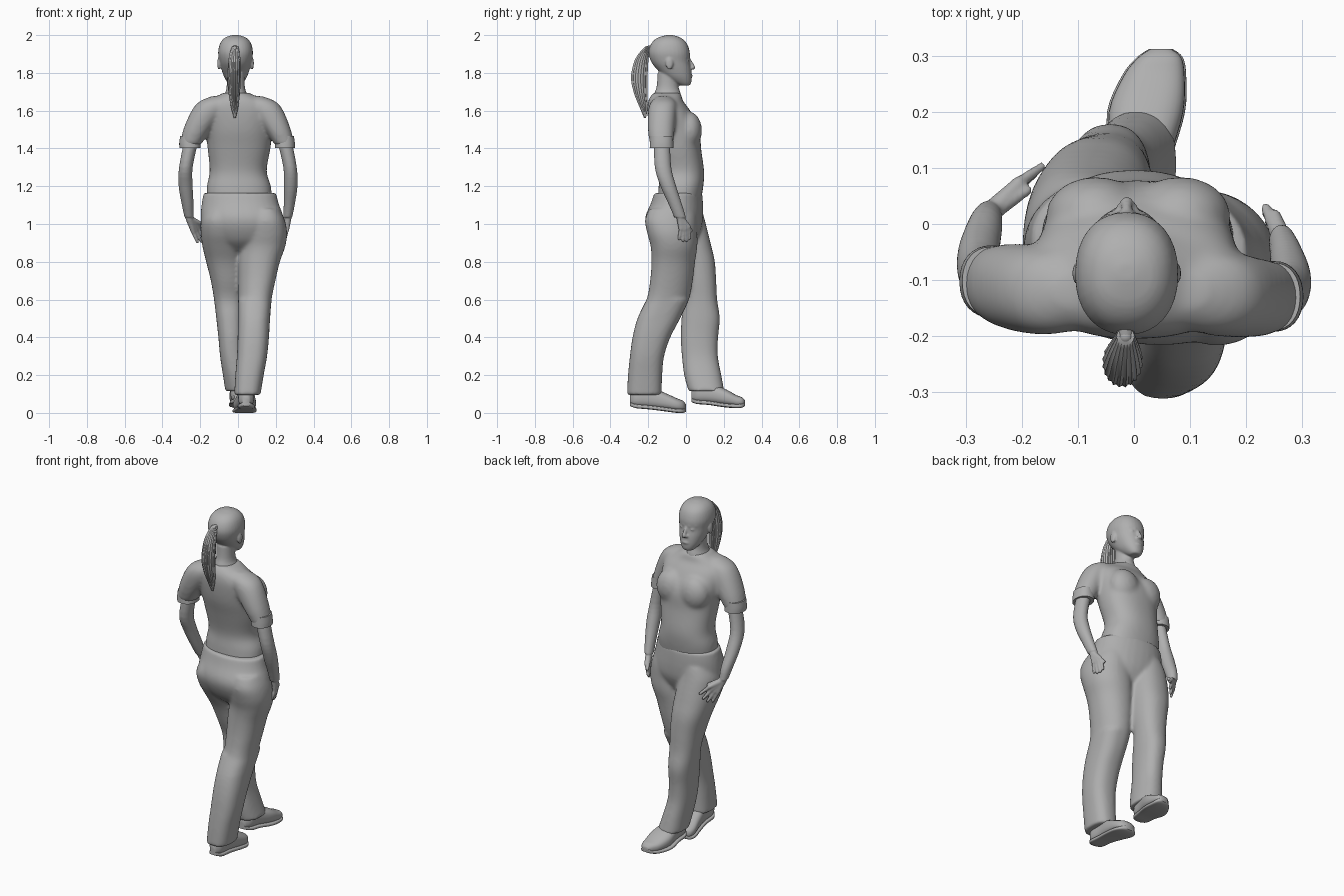
import bpy, bmesh, math
from mathutils import Vector, Matrix

grey = bpy.data.materials.new("plain grey")
grey.diffuse_color = (0.43, 0.43, 0.43, 1)


def spline(rings, sub=4):
    """Catmull-Rom interpolation between cross-sections."""
    out = []
    for i in range(len(rings) - 1):
        a, b, c, d = (rings[max(0, min(len(rings) - 1, i + k))] for k in (-1, 0, 1, 2))
        for s in range(sub):
            t = s / sub
            out.append([0.5 * (2 * q + (r - p) * t + (2 * p - 5 * q + 4 * r - w) * t * t
                               + (3 * q - p - 3 * r + w) * t ** 3)
                        for p, q, r, w in zip(a, b, c, d)])
    out.append(list(rings[-1]))
    return out


def loft(bm, rings, power=2.2, n=32, flute=0.0, along_y=False, skew=0.0):
    """Rings are (x0, x1, y0, y1, z), or (x0, x1, z0, z1, y) when along_y."""
    loops = []
    for x0, x1, u0, u1, h in spline(rings):
        loop = []
        for k in range(n):
            a = 2 * math.pi * k / n
            f = 1 + flute * (k % 2)
            c, s = math.cos(a), math.sin(a + skew)
            x = (x0 + x1) / 2 + (x1 - x0) / 2 * f * math.copysign(abs(c) ** (2 / power), c)
            u = (u0 + u1) / 2 + (u1 - u0) / 2 * f * math.copysign(abs(s) ** (2 / power), s)
            loop.append(bm.verts.new((x, h, u) if along_y else (x, u, h)))
        loops.append(loop)
    for a, b in zip(loops, loops[1:]):
        for k in range(n):
            bm.faces.new((a[k], a[(k + 1) % n], b[(k + 1) % n], b[k]))
    bm.faces.new(loops[0])
    bm.faces.new(loops[-1])


def ball(bm, centre, size):
    m = Matrix.Translation(centre) @ Matrix.Diagonal((*size, 1))
    bmesh.ops.create_uvsphere(bm, u_segments=20, v_segments=12, radius=1, matrix=m)


def rod(bm, p, q, r0, r1):
    """Tapered rod with rounded ends."""
    p, q = Vector(p), Vector(q)
    turn = (q - p).to_track_quat('Z', 'Y').to_matrix().to_4x4()
    bmesh.ops.create_cone(bm, cap_ends=True, segments=14, radius1=r0, radius2=r1,
                          depth=(q - p).length, matrix=Matrix.Translation((p + q) / 2) @ turn)
    ball(bm, p, (r0,) * 3)
    ball(bm, q, (r1,) * 3)


def finish(name, bm, voxel=0, smooth=3):
    bmesh.ops.recalc_face_normals(bm, faces=bm.faces)
    for f in bm.faces:
        f.smooth = True
    me = bpy.data.meshes.new(name)
    bm.to_mesh(me)
    bm.free()
    me.materials.append(grey)
    ob = bpy.data.objects.new(name, me)
    bpy.context.collection.objects.link(ob)
    if voxel:
        rm = ob.modifiers.new("fuse", 'REMESH')
        rm.mode, rm.voxel_size, rm.use_smooth_shade = 'VOXEL', voxel, True
        sm = ob.modifiers.new("soften", 'SMOOTH')
        sm.factor, sm.iterations = 0.5, smooth
    else:
        bpy.context.view_layer.objects.active = ob
        ob.select_set(True)
        bpy.ops.object.shade_smooth_by_angle(angle=math.radians(50))
        ob.select_set(False)


# Head: skull, neck, nose, lips, brow, ears
bm = bmesh.new()
loft(bm, [(-.04, .014, -.03, .02, 1.733), (-.056, .03, -.07, .028, 1.75),
          (-.074, .048, -.115, .03, 1.78), (-.088, .062, -.155, .027, 1.82),
          (-.098, .072, -.185, .02, 1.86), (-.105, .079, -.198, .02, 1.91),
          (-.094, .068, -.182, .003, 1.958), (-.068, .042, -.148, -.03, 1.987),
          (-.03, .004, -.1, -.07, 2.0)])
loft(bm, [(-.1, .085, -.18, -.02, 1.64), (-.07, .048, -.168, -.028, 1.69),
          (-.06, .036, -.155, -.04, 1.73), (-.06, .036, -.15, -.04, 1.8)], 2)
rod(bm, (-.013, .018, 1.872), (-.013, .039, 1.828), .007, .011)
ball(bm, (-.013, .027, 1.785), (.022, .008, .008))
for s in (-1, 1):
    ball(bm, (-.013 + s * .011, .03, 1.825), (.009, .01, .007))
    rod(bm, (-.013 + s * .016, .014, 1.882), (-.013 + s * .052, -.002, 1.885), .008, .007)
    ball(bm, (-.013 + s * .034, .009, 1.864), (.012, .009, .006))
    ball(bm, (-.013 + s * .088, -.088, 1.85), (.009, .02, .034))
finish("head", bm, .0055, 3)

# Ponytail with grooved strands, and its tie
bm = bmesh.new()
loft(bm, [(-.03, .0, -.215, -.185, 1.94), (-.043, .008, -.25, -.197, 1.9),
          (-.05, .012, -.275, -.203, 1.85), (-.054, .012, -.288, -.207, 1.77),
          (-.048, .008, -.272, -.207, 1.69), (-.036, .0, -.245, -.204, 1.62),
          (-.022, -.012, -.222, -.212, 1.562)], 2, 40, .09)
finish("ponytail", bm)
bm = bmesh.new()
rod(bm, (-.015, -.165, 1.925), (-.015, -.2, 1.93), .026, .014)
finish("hair_tie", bm)

# Shirt: body, bust and sleeves
bm = bmesh.new()
loft(bm, [(-.165, .18, -.15, .078, 1.12), (-.165, .175, -.145, .092, 1.2),
          (-.15, .152, -.14, .096, 1.28), (-.161, .172, -.167, .08, 1.4),
          (-.172, .182, -.194, .072, 1.5), (-.18, .185, -.205, .022, 1.6),
          (-.15, .14, -.2, -.015, 1.65), (-.11, .095, -.188, -.022, 1.676),
          (-.08, .06, -.172, -.03, 1.695)], 2.3)
for x in (-.068, .083):
    ball(bm, (x, .015, 1.495), (.09, .07, .1))
sleeves = {
    "left": [(-.14, -.06, -.15, -.09, 1.677), (-.205, -.05, -.185, -.055, 1.648),
             (-.246, -.07, -.198, -.04, 1.6), (-.29, -.14, -.187, -.035, 1.5),
             (-.309, -.2, -.165, -.04, 1.415)],
    "right": [(.05, .13, -.15, -.09, 1.677), (.04, .2, -.185, -.055, 1.648),
              (.07, .24, -.2, -.05, 1.6), (.14, .28, -.202, -.06, 1.5),
              (.197, .3, -.19, -.068, 1.415)]}
for rings in sleeves.values():
    loft(bm, rings)
finish("shirt", bm, .009, 16)

# Turned-up sleeve cuffs
for side, rings in sleeves.items():
    x0, x1, y0, y1, z = rings[-1]
    bm = bmesh.new()
    loft(bm, [(x0 + .003, x1 - .004, y0 + .001, y1 - .001, z + .05),
              (x0 - .002, x1 + .001, y0 - .001, y1 + .001, z + .015),
              (x0 - .001, x1 + .002, y0 - .002, y1 + .002, z - .012)])
    finish(side + "_cuff", bm)

# Arms with hands: forearm rings, wrist, knuckle row, fingertips, thumb
arms = {
    "left": ([(-.285, -.21, -.14, -.055, 1.44), (-.312, -.24, -.135, -.045, 1.3),
              (-.314, -.24, -.092, -.012, 1.2), (-.297, -.235, -.045, .03, 1.1),
              (-.283, -.235, -.01, .042, 1.035)],
             (-.258, .018, 1.03),
             [(-.205, .073, .995), (-.213, .062, .978), (-.224, .052, .965), (-.237, .042, .958)],
             [(-.165, .102, .955), (-.177, .09, .925), (-.195, .075, .908), (-.215, .055, .905)],
             (-.19, .06, 1.0)),
    "right": ([(.208, .285, -.17, -.085, 1.44), (.24, .311, -.165, -.078, 1.3),
               (.243, .315, -.135, -.052, 1.2), (.242, .3, -.09, -.02, 1.1),
               (.24, .287, -.062, .0, 1.035)],
              (.263, -.03, 1.03),
              [(.25, .014, .985), (.253, .001, .975), (.256, -.013, .972), (.26, -.027, .975)],
              [(.235, .02, .925), (.24, .004, .912), (.246, -.016, .912), (.25, -.037, .922)],
              (.235, .028, .965))}
for side, (rings, wrist, knuckles, tips, thumb) in arms.items():
    bm = bmesh.new()
    loft(bm, rings, 2)
    for k, t in zip(knuckles, tips):
        rod(bm, wrist, k, .02, .0125)
        rod(bm, k, t, .011, .008)
    rod(bm, wrist, thumb, .017, .009)
    finish(side + "_arm", bm, .005, 3)

# Trousers: turned hips and two flared legs in mid-stride
bm = bmesh.new()
loft(bm, [(-.182, .202, -.168, .086, 1.165), (-.192, .215, -.186, .09, 1.11),
          (-.198, .24, -.215, .09, 1.04), (-.19, .24, -.208, .082, .98),
          (-.14, .2, -.17, .05, .91), (-.08, .13, -.11, .02, .86)], 2.1, skew=-.1)
loft(bm, [(.05, .22, -.195, .05, 1.08), (.02, .248, -.217, .06, 1.02),
          (.01, .26, -.205, .06, .95), (.01, .25, -.187, .06, .88),
          (.002, .222, -.183, .048, .8), (.0, .198, -.19, .036, .7),
          (.0, .178, -.209, .016, .6), (.0, .17, -.257, -.031, .5)], 2.15, skew=-.12)
loft(bm, [(.0, .178, -.209, .016, .6), (.0, .17, -.257, -.031, .5),
          (-.002, .164, -.283, -.083, .4), (-.006, .154, -.297, -.116, .3),
          (-.014, .136, -.307, -.126, .2), (-.02, .119, -.313, -.129, .095)], 2.5)
loft(bm, [(-.17, .01, -.17, .085, 1.08), (-.196, .02, -.19, .1, 1.02),
          (-.197, .03, -.17, .118, .95), (-.188, .035, -.13, .135, .88),
          (-.169, .035, -.085, .153, .8), (-.144, .035, -.05, .16, .7),
          (-.127, .03, -.017, .165, .6), (-.115, .03, -.024, .179, .5),
          (-.104, .03, -.028, .17, .4), (-.095, .036, -.022, .169, .3),
          (-.08, .058, -.01, .187, .2), (-.067, .08, .013, .203, .115)], 2.3)
finish("trousers", bm, .009, 9)

# Shoes: upper and sole share one outline
shoes = {
    "back": [(.025, .06, .045, .1, -.297), (.003, .083, .033, .125, -.265),
             (.0, .086, .026, .135, -.19), (-.014, .094, .016, .105, -.11),
             (-.026, .094, .008, .078, -.05), (-.018, .078, .008, .064, -.016),
             (.012, .05, .014, .045, .0)],
    "front": [(-.02, .025, .065, .12, .03), (-.038, .05, .055, .15, .06),
              (-.04, .065, .05, .155, .12), (-.045, .088, .038, .13, .2),
              (-.018, .09, .033, .095, .265), (.008, .084, .036, .082, .297),
              (.03, .066, .044, .066, .312)]}
for side, rings in shoes.items():
    bm = bmesh.new()
    loft(bm, rings, 2.5, along_y=True)
    finish(side + "_shoe", bm)
    bm = bmesh.new()
    loft(bm, [(a - .003, b + .003, lo - .008, lo + .014, y) for a, b, lo, hi, y in rings],
         4, along_y=True)
    finish(side + "_sole", bm)
